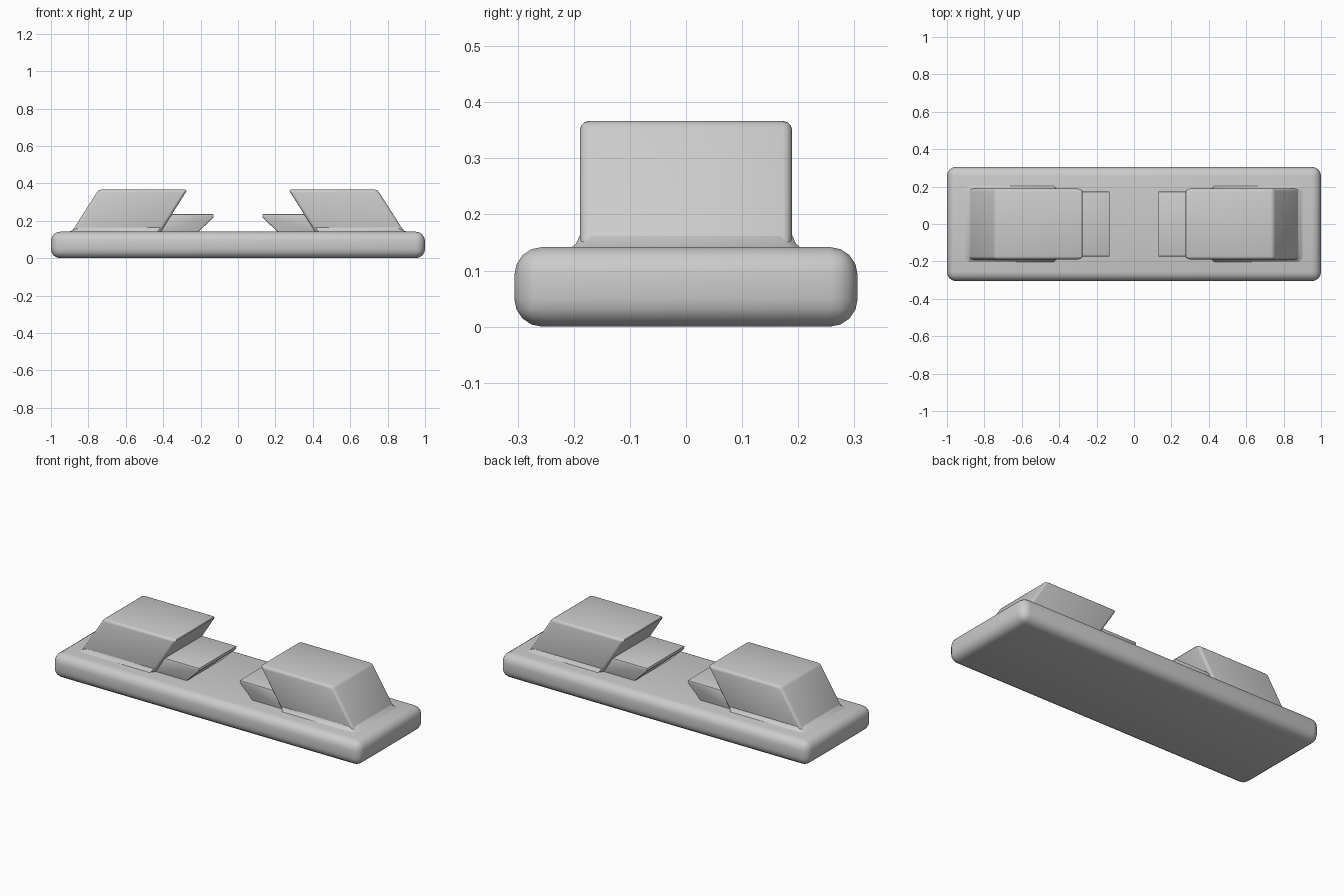
import bpy, bmesh, math

if "Cube" in bpy.data.objects:
    bpy.data.objects.remove(bpy.data.objects["Cube"])

grey = bpy.data.materials.new("plain grey")
grey.diffuse_color = (0.6, 0.6, 0.6, 1)
grey.use_nodes = True
grey.node_tree.nodes["Principled BSDF"].inputs["Base Color"].default_value = grey.diffuse_color


def finish(name, bm, bevel, segments):
    """Turn a bmesh into a smooth-shaded, bevelled object."""
    bmesh.ops.recalc_face_normals(bm, faces=bm.faces)
    if bevel:
        bmesh.ops.bevel(bm, geom=list(bm.edges), offset=bevel, segments=segments,
                        profile=0.5, affect='EDGES', clamp_overlap=True)
    mesh = bpy.data.meshes.new(name)
    bm.to_mesh(mesh)
    bm.free()
    mesh.materials.append(grey)
    obj = bpy.data.objects.new(name, mesh)
    bpy.context.collection.objects.link(obj)
    bpy.ops.object.select_all(action='DESELECT')
    obj.select_set(True)
    bpy.context.view_layer.objects.active = obj
    bpy.ops.object.shade_smooth_by_angle(angle=math.radians(35))
    return obj


def prism(name, profile, half_y, side, bevel, segments=3):
    """Extrude an x-z profile along y; side = -1 mirrors it in x."""
    bm = bmesh.new()
    rings = [[bm.verts.new((side * x, y, z)) for x, z in profile]
             for y in (-half_y, half_y)]
    n = len(profile)
    bm.faces.new(rings[0])
    bm.faces.new(rings[1])
    for i in range(n):
        j = (i + 1) % n
        bm.faces.new((rings[0][i], rings[0][j], rings[1][j], rings[1][i]))
    return finish(name, bm, bevel, segments)


def skirt(name, side):
    """Low flared foot where a block meets the base."""
    bm = bmesh.new()
    loops = []
    # x inner, x outer, half depth, z
    for x0, x1, hy, z in ((0.43, 0.91, 0.208, 0.138), (0.425, 0.889, 0.196, 0.148),
                          (0.41, 0.868, 0.186, 0.17)):
        c = 0.02
        pts = ((x0, -hy), (x1 - c, -hy), (x1, -hy + c),
               (x1, hy - c), (x1 - c, hy), (x0, hy))
        loops.append([bm.verts.new((side * x, y, z)) for x, y in pts])
    for low, high in zip(loops, loops[1:]):
        for i in range(6):
            j = (i + 1) % 6
            bm.faces.new((low[i], low[j], high[j], high[i]))
    bm.faces.new(loops[0])
    bm.faces.new(loops[-1])
    return finish(name, bm, 0, 1)


# Rounded base slab
prism("base", [(-1, 0), (1, 0), (1, 0.142), (-1, 0.142)], 0.306, 1, 0.05, 4)

# Mirrored leaning blocks, flared feet and small inner tabs
for label, side in (("left", -1), ("right", 1)):
    prism(label + "_block",
          [(0.432, 0.11), (0.909, 0.11), (0.745, 0.367), (0.27, 0.367)],
          0.189, side, 0.016)
    skirt(label + "_block_foot", side)
    prism(label + "_tab",
          [(0.228, 0.125), (0.46, 0.125), (0.46, 0.18), (0.385, 0.236),
           (0.13, 0.236), (0.13, 0.22)],
          0.174, side, 0.006, 2)
